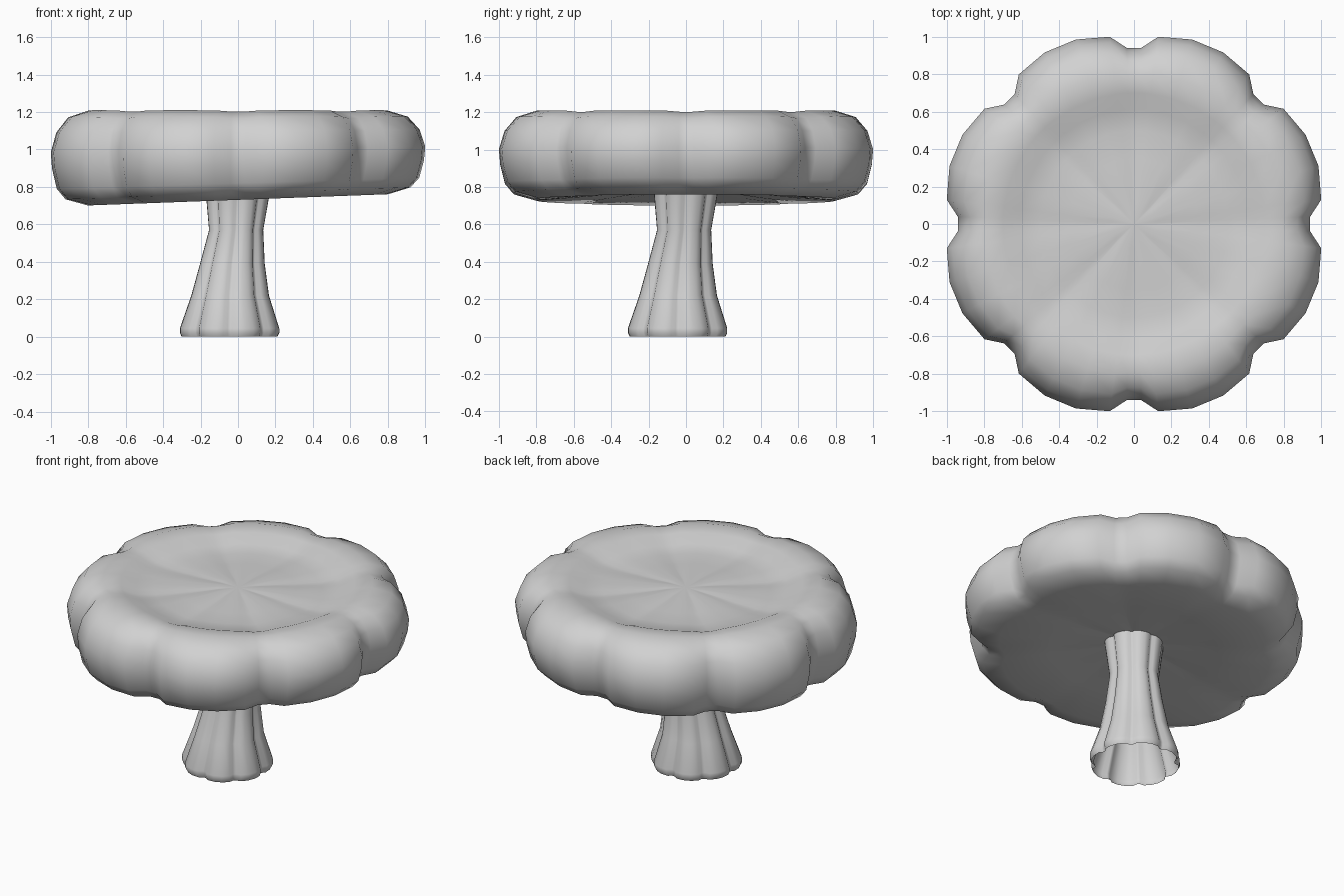
import bpy
import bmesh
from math import cos, sin, radians

if "Cube" in bpy.data.objects:
    bpy.data.objects.remove(bpy.data.objects["Cube"])

grey = bpy.data.materials.new("pale grey")
grey.use_nodes = True
colour = (0.64, 0.64, 0.64, 1)
grey.diffuse_color = colour
grey.node_tree.nodes["Principled BSDF"].inputs["Base Color"].default_value = colour

LOBES = 8
# One lobe outline: (angle in degrees, share of the notch depth)
LOBE = [(2.4, 1.0), (7.4, 0.27), (17.5, 0), (27.5, 0), (37.6, 0.27), (42.6, 1.0)]
OUTLINE = [(radians(360 / LOBES * k + a), n) for k in range(LOBES) for a, n in LOBE]


def loft(name, profile, place, closed=False):
    """Skin a stack of scalloped rings; place() gives each ring point."""
    bm = bmesh.new()
    rings = [[bm.verts.new(place(p, a, n)) for a, n in OUTLINE] for p in profile]
    count = len(OUTLINE)
    for upper, lower in zip(rings, rings[1:]):
        for i in range(count):
            j = (i + 1) % count
            bm.faces.new((upper[i], lower[i], lower[j], upper[j]))
    # Close both ends with a fan around the centre
    if closed:
        for ring in (rings[0], rings[-1]):
            z = sum(v.co.z for v in ring) / count
            hub = bm.verts.new((0, 0, z))
            for i in range(count):
                bm.faces.new((hub, ring[i], ring[(i + 1) % count]))
        bmesh.ops.recalc_face_normals(bm, faces=bm.faces)
    mesh = bpy.data.meshes.new(name)
    bm.to_mesh(mesh)
    bm.free()
    mesh.materials.append(grey)
    obj = bpy.data.objects.new(name, mesh)
    bpy.context.collection.objects.link(obj)
    bpy.ops.object.select_all(action="DESELECT")
    obj.select_set(True)
    bpy.context.view_layer.objects.active = obj
    bpy.ops.object.shade_smooth_by_angle(angle=radians(60))


def cap_point(p, angle, notch):
    radius, height, inset, drop = p
    r = radius * (1 - inset * notch)
    x, y = r * cos(angle), r * sin(angle)
    # The underside leans down towards the right
    lean = 0.0375 * x * max(0, (1.2 - height) / 0.47)
    if radius < 0.7 and height > 1:
        lean = 0
    return x, y, height - drop * notch + lean


def stem_point(p, angle, notch):
    radius, height, offset = p
    r = radius * (1 - 0.1 * notch)
    return r * cos(angle) + offset, r * sin(angle) + offset, height


# Dished, scalloped cap: radius, height, notch inset, notch drop
CAP = [
    (0.12, 1.163, 0, 0.003), (0.35, 1.155, 0, 0.006), (0.5, 1.153, 0, 0.008),
    (0.61, 1.165, 0, 0.01), (0.7, 1.2, 0, 0.01), (0.81, 1.21, 0.02, 0.008),
    (0.93, 1.176, 0.06, 0.01), (1.0, 1.1, 0.08, 0.005), (1.033, 1.0, 0.088, 0),
    (1.026, 0.92, 0.088, 0), (1.0, 0.82, 0.088, 0), (0.95, 0.766, 0.08, 0),
    (0.82, 0.731, 0.05, 0), (0.5, 0.752, 0, -0.004), (0.17, 0.785, 0, -0.004),
]
loft("cap", CAP, cap_point, closed=True)

# Fluted, curved stem, open at the foot: radius, height, sideways offset
STEM = [
    (0.18, 0.79, 0), (0.15, 0.57, -0.01), (0.179, 0.39, -0.03),
    (0.215, 0.22, -0.042), (0.275, 0.045, -0.045), (0.275, 0.02, -0.045),
    (0.265, 0, -0.045),
]
loft("stem", STEM, stem_point)
